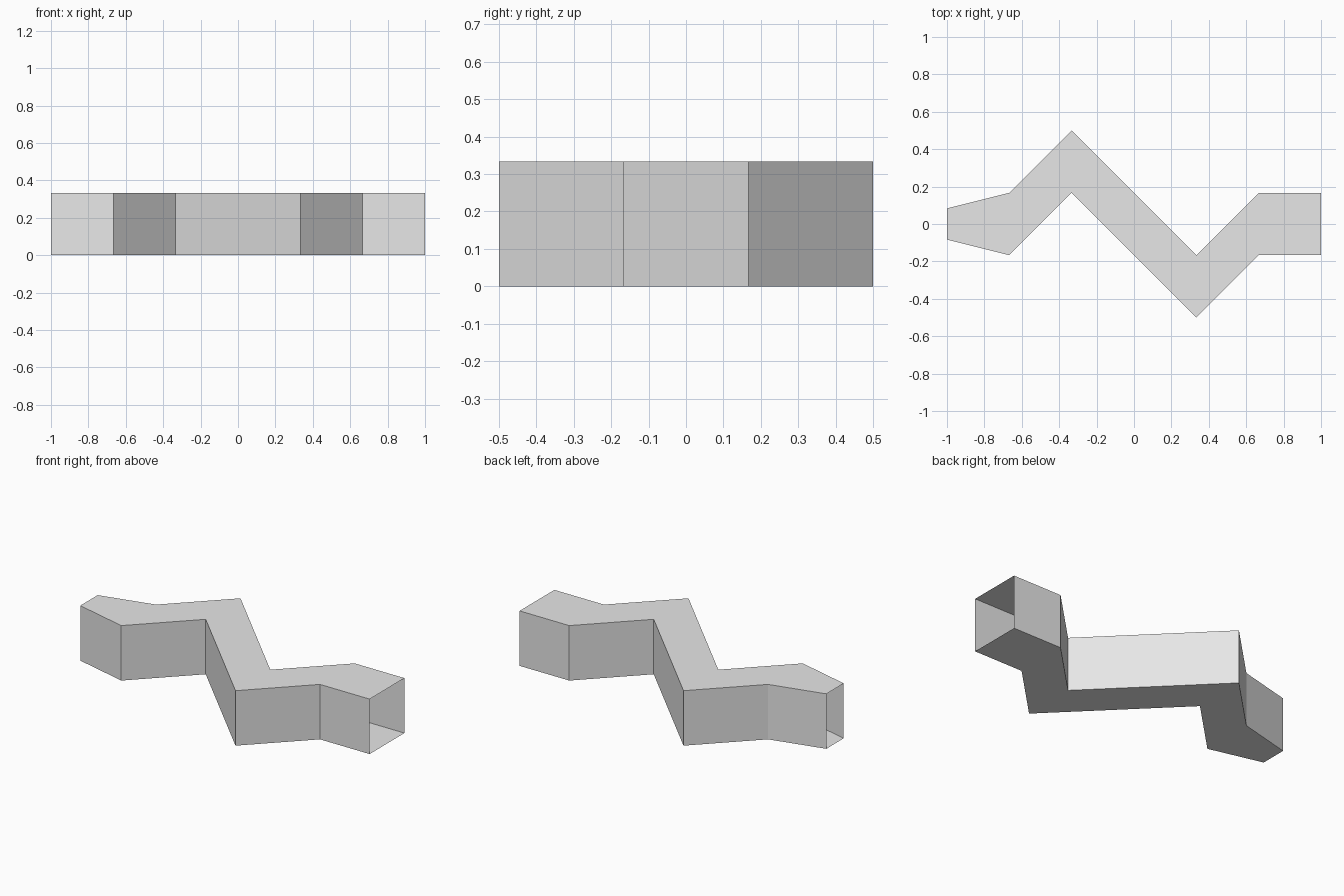
import bpy
import bmesh

cube = bpy.data.objects.get("Cube")
if cube:
    bpy.data.objects.remove(cube, do_unlink=True)

# Plain grey material
grey = bpy.data.materials.new("light grey")
grey.use_nodes = True
colour = (0.8, 0.8, 0.8, 1.0)
grey.diffuse_color = colour
grey.node_tree.nodes["Principled BSDF"].inputs["Base Color"].default_value = colour

# Stations along the duct in thirds of a unit: x, centre y, half width
T = 1 / 3
HEIGHT = T
stations = [(-3, 0, 0.25), (-2, 0, 0.5), (-1, 1, 0.5),
            (1, -1, 0.5), (2, 0, 0.5), (3, 0, 0.5)]

# Zigzag duct: a rectangular tube of thin walls, open at both ends
bm = bmesh.new()
rings = []
for x, y, half in stations:
    corners = [(-half, 0), (half, 0), (half, HEIGHT), (-half, HEIGHT)]
    rings.append([bm.verts.new((x * T, (y + side) * T, z)) for side, z in corners])
for a, b in zip(rings, rings[1:]):
    for i in range(4):
        j = (i + 1) % 4
        bm.faces.new((a[i], b[i], b[j], a[j]))
bmesh.ops.recalc_face_normals(bm, faces=bm.faces)

# Make sure the floor faces down, so that all walls face outwards
floor = min(bm.faces, key=lambda f: f.calc_center_median().z)
if floor.normal.z > 0:
    bmesh.ops.reverse_faces(bm, faces=bm.faces)

mesh = bpy.data.meshes.new("zigzag_duct")
bm.to_mesh(mesh)
bm.free()
mesh.materials.append(grey)
duct = bpy.data.objects.new("zigzag_duct", mesh)
bpy.context.collection.objects.link(duct)
